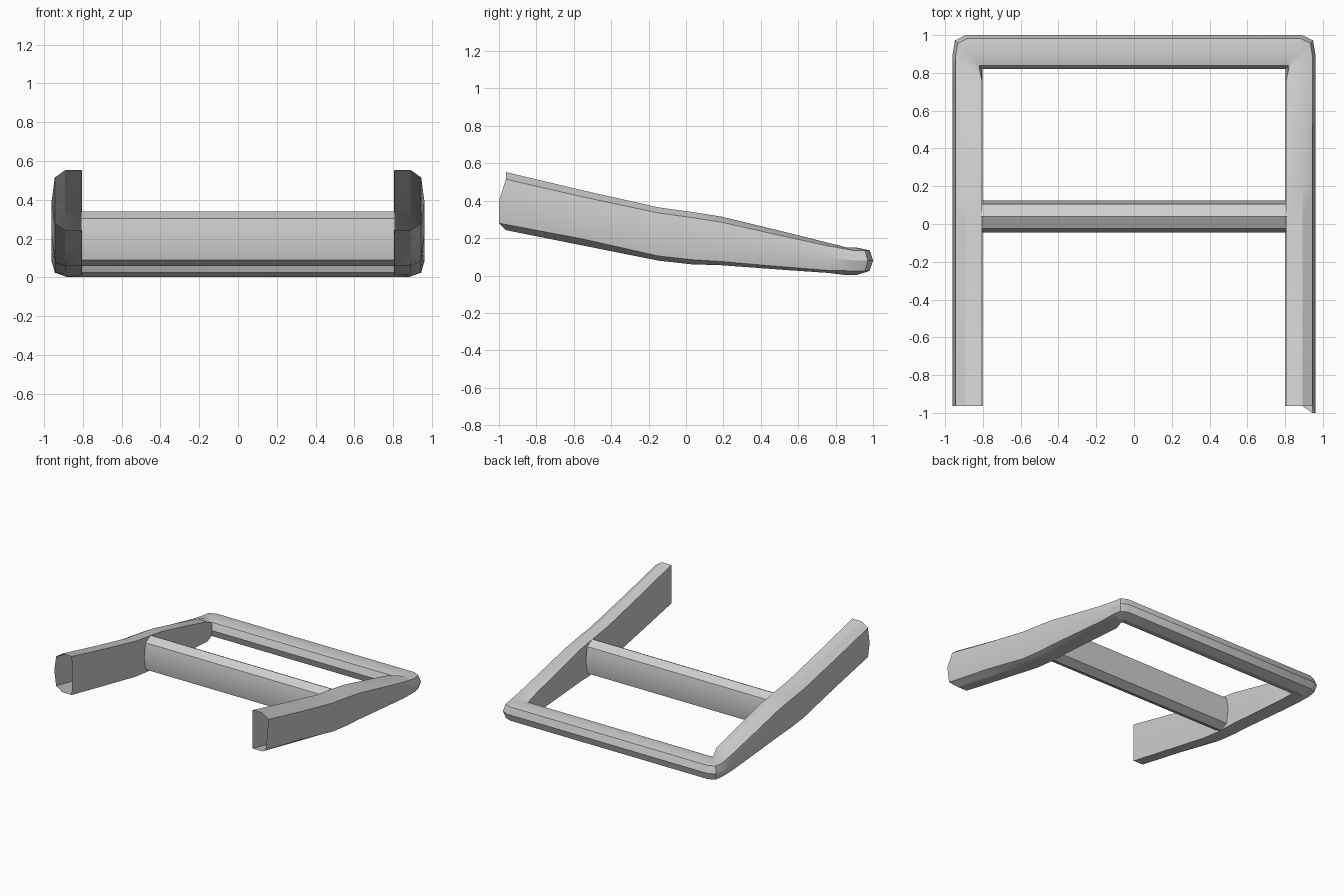
import bpy, bmesh

if "Cube" in bpy.data.objects:
    bpy.data.objects.remove(bpy.data.objects["Cube"])

grey = bpy.data.materials.new("light grey")
grey.diffuse_color = (0.62, 0.62, 0.62, 1)
grey.use_nodes = True
grey.node_tree.nodes["Principled BSDF"].inputs["Base Color"].default_value = grey.diffuse_color


def loft(name, rings):
    """Skin a list of equal closed rings into an open-ended tube."""
    bm = bmesh.new()
    rows = [[bm.verts.new(p) for p in ring] for ring in rings]
    n = len(rows[0])
    for a, b in zip(rows, rows[1:]):
        for i in range(n):
            j = (i + 1) % n
            bm.faces.new((a[i], a[j], b[j], b[i]))
    bmesh.ops.remove_doubles(bm, verts=bm.verts, dist=0.0005)
    bmesh.ops.recalc_face_normals(bm, faces=bm.faces)
    mesh = bpy.data.meshes.new(name)
    bm.to_mesh(mesh)
    bm.free()
    mesh.materials.append(grey)
    obj = bpy.data.objects.new(name, mesh)
    bpy.context.collection.objects.link(obj)
    bpy.ops.object.select_all(action='DESELECT')
    obj.select_set(True)
    bpy.context.view_layer.objects.active = obj
    bpy.ops.object.shade_smooth_by_angle(angle=0.5)
    return obj


def section(inner, outer, heights, inset, ridge):
    """Eight-sided section between an inner and an outer plan point."""
    top, shoulder, low, bottom = heights
    mid = (shoulder + low) / 2
    inner_top = top if inset < 0.05 else shoulder
    inner_bottom = bottom if inset < 0.05 else low
    points = [(inset, inner_top), (ridge, top), (0.9, shoulder), (1, mid),
              (0.9, low), (ridge, bottom), (inset, inner_bottom), (0, mid)]
    return [[inner[0] + u * (outer[0] - inner[0]),
             inner[1] + u * (outer[1] - inner[1]), z] for u, z in points]


# Side rail stations: y, then top, upper shoulder, lower shoulder, bottom
stations = [(-0.963, (0.553, 0.515, 0.28, 0.243)),
            (-0.55, (0.455, 0.42, 0.195, 0.16)),
            (-0.15, (0.365, 0.335, 0.105, 0.08)),
            (0.03, (0.34, 0.31, 0.085, 0.06)),
            (0.19, (0.315, 0.285, 0.075, 0.055)),
            (0.50, (0.24, 0.215, 0.048, 0.032)),
            (0.76, (0.175, 0.158, 0.027, 0.014))]
half = [section((0.803, y), (0.96, y), h, 0.015, 0.56) for y, h in stations]

# Rounded rear corner
rear = (0.15, 0.135, 0.025, 0.002)
for outer in [(0.96, 0.90), (0.948, 0.972), (0.89, 1.0)]:
    half.append(section((0.803, 0.82), outer, rear, 0.11, 0.5))

# Frame: both rails joined by the rear bar
other = [[[-x, y, z] for x, y, z in ring] for ring in reversed(half)]
for i in (3, 4):  # outer lip at the front of one rail
    half[0][i][1] = -1.0
loft("frame", half + other)

# Crossbar between the rails
profile = [(0.04, 0.34), (0.105, 0.305), (0.125, 0.20), (0.105, 0.09),
           (0.04, 0.058), (-0.025, 0.09), (-0.045, 0.20), (-0.025, 0.305)]
loft("crossbar", [[(x, y, z) for y, z in profile] for x in (-0.81, 0.81)])
